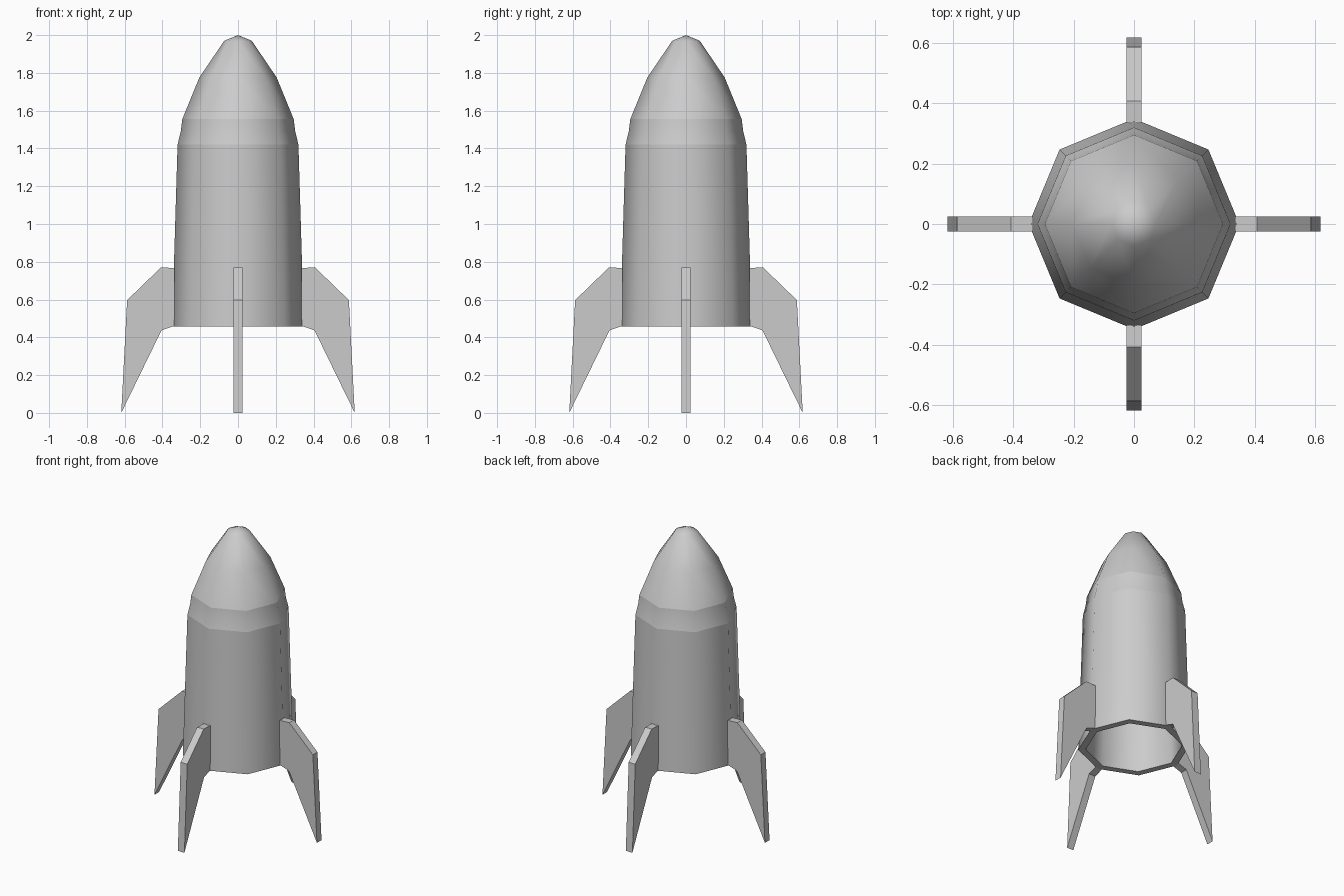
import bpy, bmesh
from math import cos, sin, pi

if "Cube" in bpy.data.objects:
    bpy.data.objects.remove(bpy.data.objects["Cube"])

SIDES = 8


def finish(name, bm):
    bmesh.ops.recalc_face_normals(bm, faces=bm.faces)
    mesh = bpy.data.meshes.new(name)
    bm.to_mesh(mesh)
    bm.free()
    obj = bpy.data.objects.new(name, mesh)
    bpy.context.collection.objects.link(obj)
    return obj


def lathe(name, profile, sharp_rings):
    """Spin (radius, z) points about z; radius 0 becomes a single pole."""
    bm = bmesh.new()
    rings = []
    for r, z in profile:
        n = SIDES if r > 0 else 1
        rings.append([bm.verts.new((r * cos(2 * pi * k / SIDES),
                                    r * sin(2 * pi * k / SIDES), z)) for k in range(n)])
    for a, b in zip(rings, rings[1:]):
        for k in range(SIDES):
            j = (k + 1) % SIDES
            corners = [a[k % len(a)], a[j % len(a)], b[j % len(b)], b[k % len(b)]]
            bm.faces.new(list(dict.fromkeys(corners)))
    for f in bm.faces:
        f.smooth = True
    for i in sharp_rings:
        for k in range(SIDES):
            bm.edges.get((rings[i][k], rings[i][(k + 1) % SIDES])).smooth = False
    return finish(name, bm)


# Hollow hull: outer skin from tip to base, rim, then inner skin back up
outer = [(0, 2.0), (0.073, 1.97), (0.205, 1.775), (0.295, 1.555),
         (0.303, 1.49), (0.32, 1.42), (0.349, 0.457)]
inner = [(0.302, 0.457), (0.273, 1.41), (0.25, 1.545), (0.163, 1.755),
         (0.045, 1.935), (0, 1.95)]
lathe("rocket_hull", outer + inner, sharp_rings=[3, 5, 6, 7])

# Four flat fins
fin_outline = [(0.335, 0.767), (0.408, 0.77), (0.587, 0.597), (0.618, 0.0),
               (0.405, 0.437), (0.352, 0.455), (0.335, 0.46)]
for i, side in enumerate(("right", "back", "left", "front")):
    bm = bmesh.new()
    face = bm.faces.new([bm.verts.new((x, -0.025, z)) for x, z in fin_outline])
    ext = bmesh.ops.extrude_face_region(bm, geom=[face], use_keep_orig=True)
    moved = [v for v in ext["geom"] if isinstance(v, bmesh.types.BMVert)]
    bmesh.ops.translate(bm, verts=moved, vec=(0, 0.05, 0))
    fin = finish(side + "_fin", bm)
    fin.rotation_euler.z = i * pi / 2
